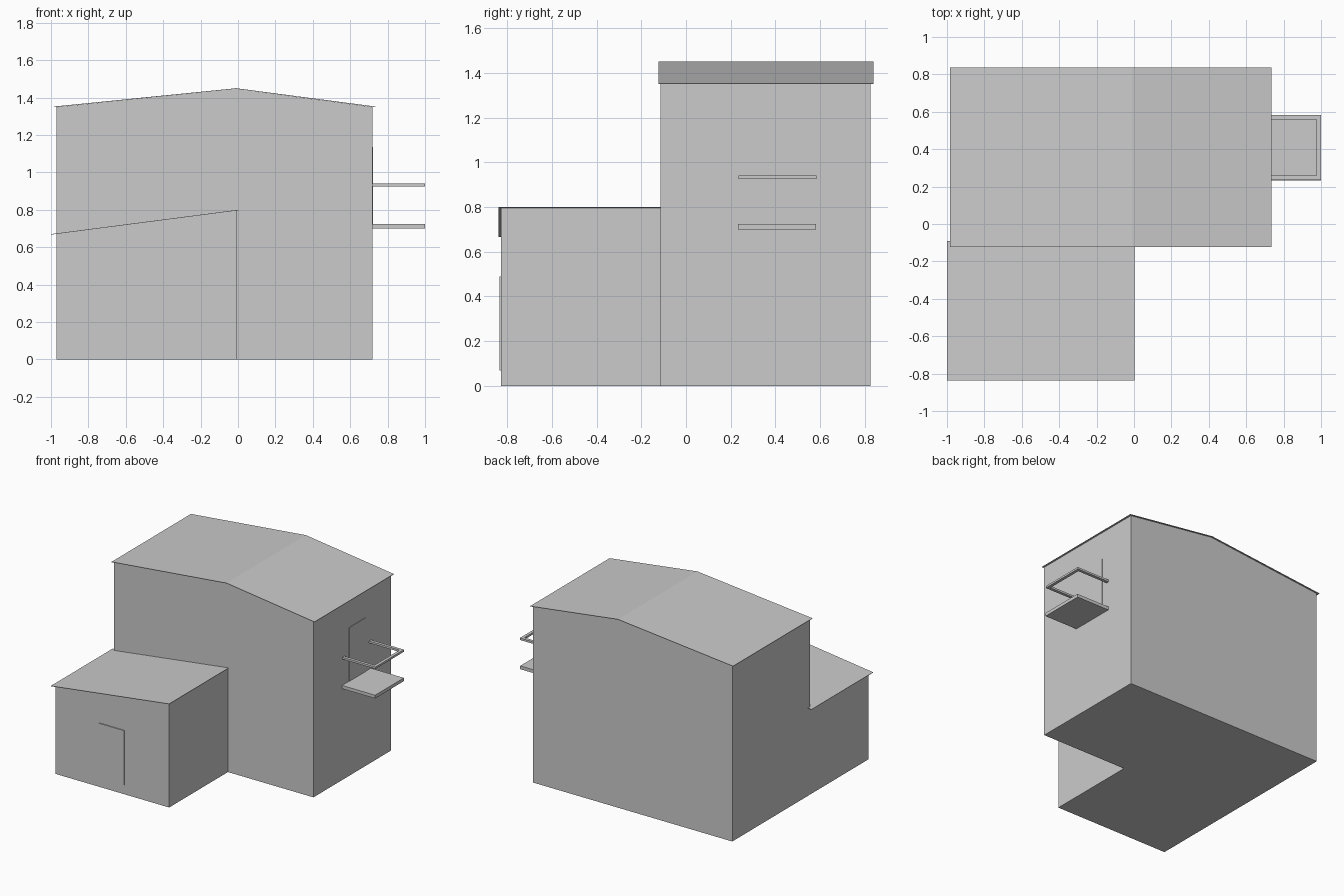
import bpy
import bmesh

if "Cube" in bpy.data.objects:
    bpy.data.objects.remove(bpy.data.objects["Cube"])


def make_object(name, bm):
    bmesh.ops.recalc_face_normals(bm, faces=bm.faces)
    mesh = bpy.data.meshes.new(name)
    bm.to_mesh(mesh)
    bm.free()
    obj = bpy.data.objects.new(name, mesh)
    bpy.context.collection.objects.link(obj)
    return obj


def box(name, x, y, z):
    bm = bmesh.new()
    bmesh.ops.create_cube(bm, size=1)
    for v in bm.verts:
        for i, (lo, hi) in enumerate((x, y, z)):
            v.co[i] = lo if v.co[i] < 0 else hi
    return make_object(name, bm)


def walls(name, profile, y0, y1):
    """Extrude an xz outline along y into a closed block."""
    bm = bmesh.new()
    face = bm.faces.new([bm.verts.new((x, y0, z)) for x, z in profile])
    ext = bmesh.ops.extrude_face_region(bm, geom=[face], use_keep_orig=True)
    verts = [g for g in ext["geom"] if isinstance(g, bmesh.types.BMVert)]
    bmesh.ops.translate(bm, verts=verts, vec=(0, y1 - y0, 0))
    return make_object(name, bm)


def roof_sheet(name, line, y0, y1):
    """Thin roof swept along y from a line running left to right."""
    lower = [(x, z - 0.003) for x, z in reversed(line)]
    return walls(name, line + lower, y0, y1)


# Tall house body with a shallow gable
walls("main_walls", [(-0.97, 0), (0.72, 0), (0.72, 1.35),
                     (-0.01, 1.447), (-0.97, 1.35)], -0.115, 0.825)
roof_sheet("main_roof", [(-0.985, 1.352), (-0.01, 1.45), (0.735, 1.352)],
           -0.124, 0.837)

# Lower front wing with a single-slope roof
walls("wing_walls", [(-0.97, 0), (-0.005, 0), (-0.005, 0.797), (-0.97, 0.672)],
      -0.826, -0.115)
roof_sheet("wing_roof", [(-1.0, 0.67), (0.002, 0.80)], -0.837, -0.09)

# Doors
box("front_door", (-0.595, -0.385), (-0.833, -0.82), (0.07, 0.49))
box("balcony_door", (0.71, 0.723), (0.315, 0.515), (0.725, 1.137))

# Balcony slab and its floating handrail on three sides
box("balcony_floor", (0.715, 1.0), (0.232, 0.58), (0.70, 0.725))
for side, y in (("front", 0.235), ("back", 0.56)):
    box(f"handrail_{side}", (0.715, 1.0), (y, y + 0.023), (0.925, 0.94))
box("handrail_outer", (0.977, 1.0), (0.258, 0.56), (0.925, 0.94))
